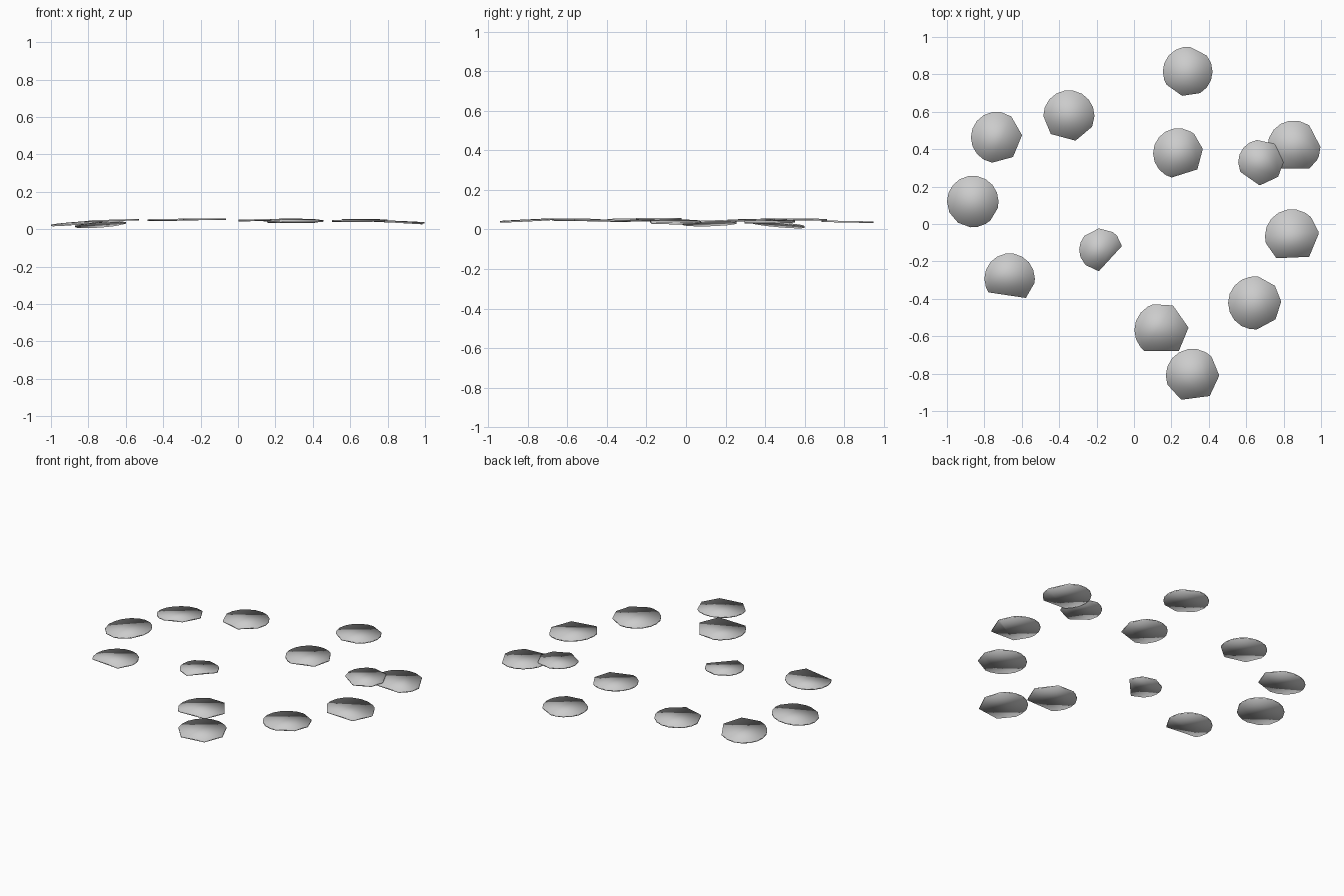
import bpy, bmesh, math

STEP = 20          # degrees between rim points on the round parts
THICK = 0.008      # flake thickness

# Each flake: (x, y, radius), (centre z, slope x, slope y), straight cuts in degrees
FLAKES = []
def flake(x, y, r, z, sx, sy, *cuts):
    FLAKES.append((x, y, r, z, sx, sy, cuts))

flake(0.287, 0.815, 0.133, 0.039, 0, -0.02, (40, 85), (212, 257), (257, 300))
flake(-0.348, 0.578, 0.137, 0.050, 0.01, -0.01, (180, 225), (225, 285), (285, 335))
flake(-0.735, 0.463, 0.137, 0.025, 0.07, -0.09, (5, 55), (260, 310), (310, 365))
flake(-0.862, 0.12, 0.138, 0.031, 0.08, 0.03, (205, 235), (235, 265), (313, 345))
flake(-0.665, -0.292, 0.135, 0.047, 0.03, 0.0, (213, 310), (310, 350))
flake(-0.178, -0.138, 0.115, 0.053, 0.0, 0.0, (265, 370), (10, 40), (55, 95), (95, 140), (225, 265))
flake(0.236, 0.378, 0.134, 0.047, -0.01, 0.02, (10, 50), (320, 370), (255, 320))
flake(0.678, 0.33, 0.121, 0.048, -0.01, 0.02, (0, 50), (320, 360), (270, 320), (205, 265), (55, 100))
flake(0.855, 0.412, 0.142, 0.039, -0.04, 0.01, (0, 55), (305, 330), (235, 305))
flake(0.844, -0.065, 0.144, 0.038, -0.06, 0.0, (10, 45), (310, 365), (235, 310), (195, 235))
flake(0.645, -0.422, 0.142, 0.045, 0.01, -0.02, (3, 40), (40, 82), (275, 322), (322, 363))
flake(0.147, -0.567, 0.145, 0.049, 0.02, -0.01, (5, 65), (65, 108), (310, 365), (230, 310))
flake(0.313, -0.81, 0.143, 0.045, -0.01, 0.05, (0, 45), (310, 360), (245, 310), (200, 245))


def rim_angles(cuts):
    """Regular rim angles, with the points inside each straight cut removed."""
    def inside(a):
        return any(c0 - 6 < a + k < c1 + 6 for c0, c1 in cuts for k in (0, 360))
    angles = {a for a in range(0, 360, STEP) if not inside(a)}
    angles |= {a % 360 for c in cuts for a in c}
    return sorted(angles)


def build(index, x, y, r, z, sx, sy, cuts):
    bm = bmesh.new()
    rings = []
    for side in (-0.5, 0.5):
        ring = []
        for a in rim_angles(cuts):
            dx, dy = r * math.cos(math.radians(a)), r * math.sin(math.radians(a))
            ring.append(bm.verts.new((x + dx, y + dy,
                        max(0, z + sx * dx + sy * dy + side * THICK))))
        rings.append(ring)
    low, top = rings
    bm.faces.new(top)
    bm.faces.new(low[::-1])
    n = len(low)
    for i in range(n):
        j = (i + 1) % n
        bm.faces.new((low[i], low[j], top[j], top[i]))
    for f in bm.faces:
        f.smooth = True
    me = bpy.data.meshes.new(f"flake_{index}")
    bm.to_mesh(me)
    bm.free()
    ob = bpy.data.objects.new(f"flake_{index}", me)
    bpy.context.collection.objects.link(ob)


# Scattered thin flakes
for i, data in enumerate(FLAKES, 1):
    build(i, *data)
